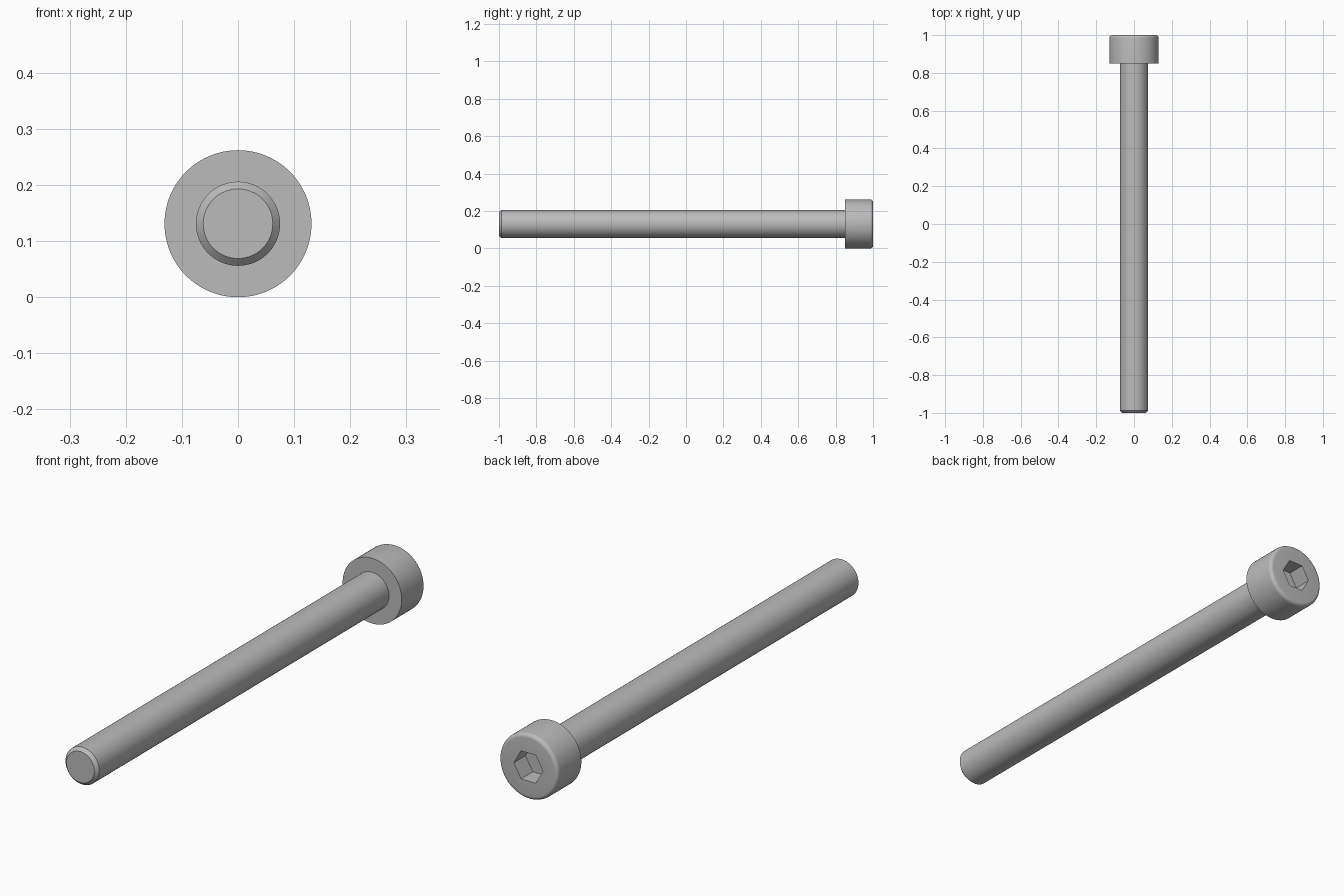
import bpy
import bmesh
import math
from mathutils import Matrix

cube = bpy.data.objects.get("Cube")
if cube:
    bpy.data.objects.remove(cube, do_unlink=True)

AXIS_Z = 0.131      # height of the screw's axis
HEAD_R = 0.131
SHANK_R = 0.075
HEAD_START = 0.851
FILLET = 0.015
CHAMFER = 0.013
SOCKET_R = 0.065
SOCKET_DEPTH = 0.075

steel = bpy.data.materials.new("steel_grey")
steel.use_nodes = True
grey = (0.5, 0.5, 0.5, 1)
steel.diffuse_color = grey
steel.node_tree.nodes["Principled BSDF"].inputs["Base Color"].default_value = grey


def lathe(name, profile, sides):
    """Solid of revolution about the screw axis from (radius, y) points."""
    bm = bmesh.new()
    rings = []
    for r, y in profile:
        angles = [2 * math.pi * i / sides for i in range(sides)]
        rings.append([bm.verts.new((r * math.cos(a), y, AXIS_Z + r * math.sin(a)))
                      for a in angles])
    for low, high in zip(rings, rings[1:]):
        for i in range(sides):
            j = (i + 1) % sides
            bm.faces.new((low[i], low[j], high[j], high[i]))
    bm.faces.new(rings[0])
    bm.faces.new(rings[-1])
    bmesh.ops.recalc_face_normals(bm, faces=bm.faces)
    mesh = bpy.data.meshes.new(name)
    bm.to_mesh(mesh)
    bm.free()
    mesh.materials.append(steel)
    obj = bpy.data.objects.new(name, mesh)
    bpy.context.collection.objects.link(obj)
    return obj


def smooth(obj):
    bpy.ops.object.select_all(action="DESELECT")
    obj.select_set(True)
    bpy.context.view_layer.objects.active = obj
    bpy.ops.object.shade_smooth_by_angle(angle=math.radians(30))


# Shank with a chamfered tip
shank = lathe("shank", [(SHANK_R - CHAMFER, -1), (SHANK_R, -1 + CHAMFER),
                        (SHANK_R, HEAD_START + 0.01)], 64)

# Cylindrical head with a rounded outer edge
head_profile = [(HEAD_R, HEAD_START)]
for step in range(7):
    a = math.pi / 2 * step / 6
    head_profile.append((HEAD_R - FILLET * (1 - math.cos(a)),
                         1 - FILLET * (1 - math.sin(a))))
head = lathe("head", head_profile, 96)

# Hexagonal socket cut into the head
cutter = lathe("socket_cutter", [(SOCKET_R, 1 - SOCKET_DEPTH), (SOCKET_R, 1.1)], 6)
cutter.hide_render = True
cut = head.modifiers.new("hex_socket", "BOOLEAN")
cut.operation = "DIFFERENCE"
cut.solver = "EXACT"
cut.object = cutter
bpy.ops.object.select_all(action="DESELECT")
head.select_set(True)
bpy.context.view_layer.objects.active = head
bpy.ops.object.modifier_apply(modifier=cut.name)
bpy.data.objects.remove(cutter, do_unlink=True)

smooth(shank)
smooth(head)
